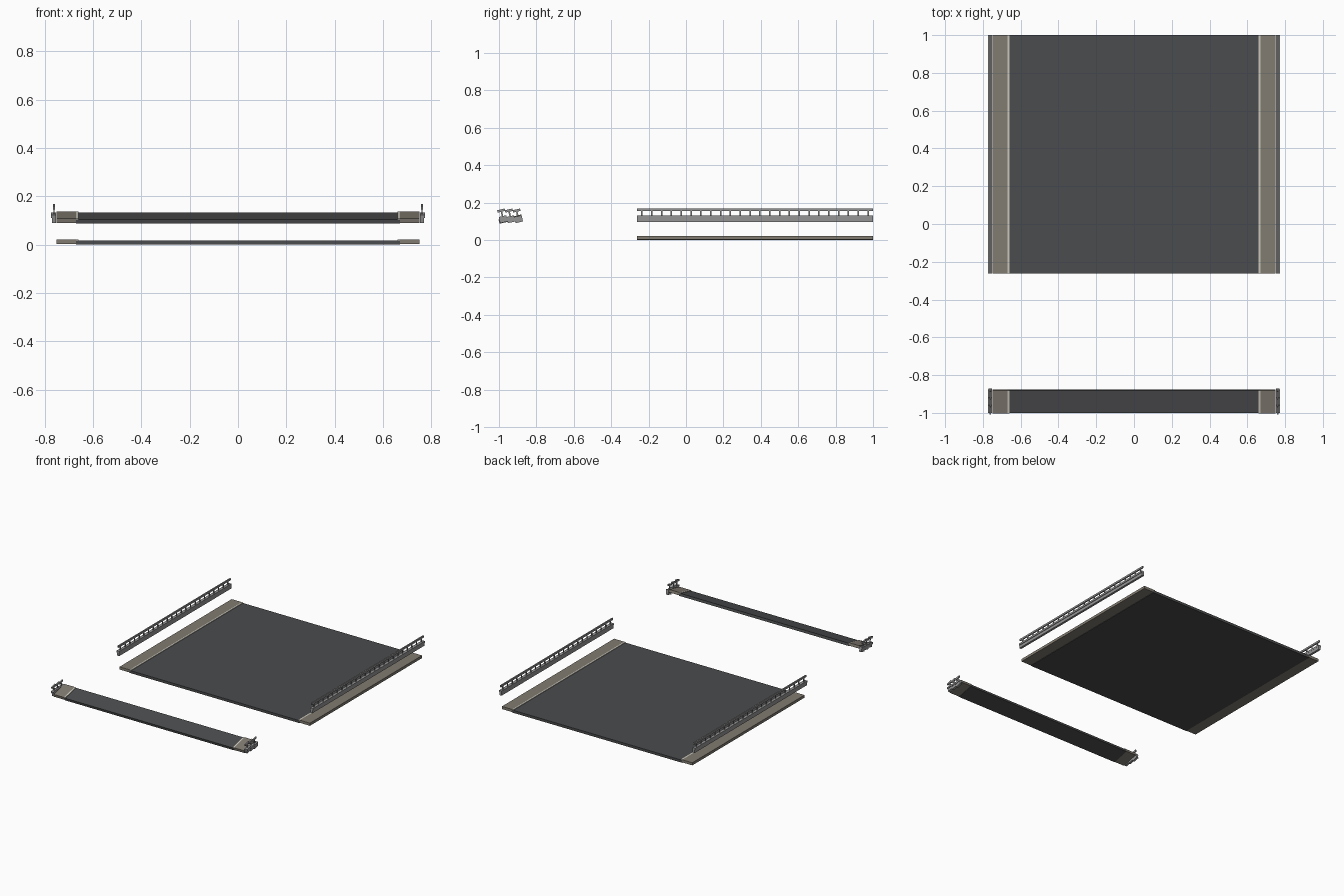
import bpy, bmesh, math
from mathutils import Matrix, Vector

if "Cube" in bpy.data.objects:
    bpy.data.objects.remove(bpy.data.objects["Cube"])


def mat(name, c):
    m = bpy.data.materials.new(name)
    m.diffuse_color = (*c, 1)
    m.use_nodes = True
    m.node_tree.nodes["Principled BSDF"].inputs["Base Color"].default_value = m.diffuse_color
    return m


ASPHALT = mat("asphalt", (0.07, 0.072, 0.075))
PAVING = mat("paving", (0.22, 0.2, 0.165))
PAINT = mat("paint", (0.6, 0.58, 0.5))
STONE = mat("stone", (0.3, 0.3, 0.3))


def boxes(name, items, material, xf=Matrix()):
    """One object from (x0, x1, y0, y1, z0, z1) boxes."""
    bm = bmesh.new()
    for x0, x1, y0, y1, z0, z1 in items:
        m = Matrix.Translation(((x0 + x1) / 2, (y0 + y1) / 2, (z0 + z1) / 2))
        m = m @ Matrix.Diagonal((x1 - x0, y1 - y0, z1 - z0, 1))
        bmesh.ops.create_cube(bm, size=1, matrix=xf @ m)
    me = bpy.data.meshes.new(name)
    bm.to_mesh(me)
    bm.free()
    me.materials.append(material)
    ob = bpy.data.objects.new(name, me)
    bpy.context.collection.objects.link(ob)
    return ob


def mirror_x(ob):
    ob.modifiers.new("mirror", "MIRROR").use_axis = (True, False, False)


def deck(prefix, y0, y1, xf=Matrix()):
    """Roadway with a painted edge line and a pavement on both sides."""
    boxes(prefix + "_roadway", [(-0.67, 0.67, y0, y1, 0, 0.018)], ASPHALT, xf)
    mirror_x(boxes(prefix + "_pavement", [(0.67, 0.75, y0, y1, 0.003, 0.022)], PAVING, xf))
    mirror_x(boxes(prefix + "_edge_line", [(0.66, 0.67, y0, y1, 0.017, 0.022)], PAINT, xf))


def railing(name, y0, y1, posts, xf=Matrix()):
    """Parapet beam, coping, posts and handrail on both sides."""
    parts = [(0.753, 0.769, y0, y1, 0.097, 0.118),
             (0.752, 0.773, y0, y1, 0.118, 0.131),
             (0.757, 0.766, y0, y1, 0.155, 0.168)]
    step = (y1 - y0) / posts
    for i in range(posts):
        y = y0 + (i + 0.5) * step
        parts.append((0.759, 0.764, y - 0.004, y + 0.004, 0.13, 0.156))
    mirror_x(boxes(name, parts, STONE, xf))


# Main span with its detached railings
deck("span", -0.262, 1.0)
railing("span_railing", -0.262, 1.0, 24)

# Tilted front strip
tilt = math.radians(13)
deck("front_strip", 0, 0.124,
     Matrix.Translation((0, -0.997, 0.087)) @ Matrix.Rotation(tilt, 4, "X"))

# Short railing pieces, each tilted, along the front strip
for i in range(3):
    pivot = Vector((0, -0.978 + i * 0.041, 0.114))
    xf = (Matrix.Translation(pivot) @ Matrix.Rotation(tilt, 4, "X")
          @ Matrix.Translation((0, 0, -0.117)))
    railing(f"front_railing_{i + 1}", -0.0205, 0.0205, 1, xf)
